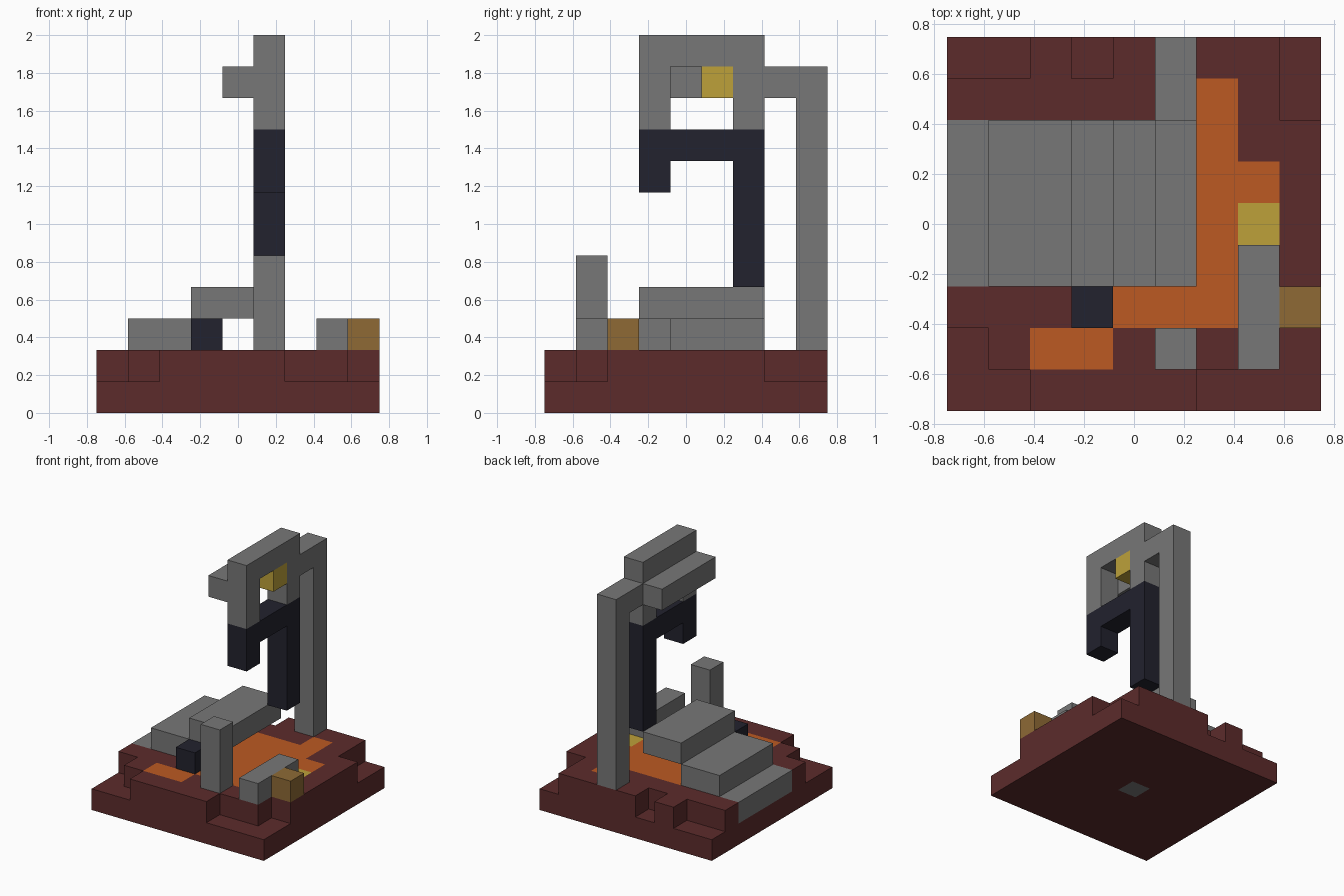
import bpy
import bmesh
from mathutils import Vector

if "Cube" in bpy.data.objects:
    bpy.data.objects.remove(bpy.data.objects["Cube"])

UNIT = 1 / 6            # edge of one block
HALF = 9 * UNIT / 2     # half the width of the base


def linear(c):
    c /= 255
    return c / 12.92 if c <= 0.04045 else ((c + 0.055) / 1.055) ** 2.4


def material(name, r, g, b):
    mat = bpy.data.materials.new(name)
    color = (linear(r), linear(g), linear(b), 1)
    mat.diffuse_color = color
    mat.use_nodes = True
    node = next(n for n in mat.node_tree.nodes if n.type == "BSDF_PRINCIPLED")
    node.inputs["Base Color"].default_value = color
    node.inputs["Roughness"].default_value = 0.9
    return mat


STONE = material("grey_stone", 119, 119, 119)
ROCK = material("dark_red_rock", 92, 43, 43)
LAVA = material("orange_lava", 188, 90, 34)
GOLD = material("yellow_gold", 189, 161, 58)
CHEST = material("brown_wood", 142, 106, 53)
OBSIDIAN = material("black_obsidian", 34, 34, 46)


def box(x, y, z):
    """Cells of a block range; each axis is one index or (first, last)."""
    spans = [(a, a) if isinstance(a, int) else a for a in (x, y, z)]
    rx, ry, rz = [range(a, b + 1) for a, b in spans]
    return {(i, j, k) for i in rx for j in ry for k in rz}


def blocks(name, painted):
    """Outer skin of a set of cells, given as {cell: material}."""
    bm = bmesh.new()
    mats = list(dict.fromkeys(painted.values()))
    verts = {}

    def vert(p):
        key = tuple(round(c) for c in p)
        if key not in verts:
            x, y, z = key
            verts[key] = bm.verts.new((x * UNIT - HALF, y * UNIT - HALF, z * UNIT))
        return verts[key]

    axes = [Vector(a) for a in ((1, 0, 0), (0, 1, 0), (0, 0, 1))]
    for cell, mat in painted.items():
        base = Vector(cell)
        for n in range(3):
            u, v = axes[(n + 1) % 3], axes[(n + 2) % 3]
            for side in (-1, 1):
                beyond = tuple(round(c) for c in base + axes[n] * side)
                if beyond in painted:
                    continue
                o = base + axes[n] * max(side, 0)
                ring = [o, o + u, o + u + v, o + v]
                face = bm.faces.new([vert(p) for p in ring[::side]])
                face.material_index = mats.index(mat)
    mesh = bpy.data.meshes.new(name)
    bm.to_mesh(mesh)
    bm.free()
    for mat in mats:
        mesh.materials.append(mat)
    obj = bpy.data.objects.new(name, mesh)
    bpy.context.collection.objects.link(obj)
    return obj


def part(name, mat, *boxes):
    return blocks(name, {c: mat for c in set().union(*boxes)})


# Ground: two layers of rock, the upper one with a ragged rim
ground = dict.fromkeys(box((0, 8), (0, 8), (0, 1)), ROCK)
notches = [
    box((0, 1), 0, 1), box(0, 1, 1),            # front, -x corner
    box((6, 8), 0, 1), box(8, 1, 1),            # front, +x corner
    box(8, (7, 8), 1),                          # back, +x corner
    box((0, 1), 8, 1), box(3, 8, 1),            # back rim
]
for cell in set().union(*notches):
    del ground[cell]

# Lava pool, gold block and stone set flush into the ground
pool = [box((3, 5), (3, 6), 1), box(6, (2, 7), 1), box(7, 5, 1),
        box((4, 5), 2, 1), box((2, 3), 1, 1)]
ground.update(dict.fromkeys(set().union(*pool), LAVA))
ground.update(dict.fromkeys(box(7, 4, 1), GOLD))
ground.update(dict.fromkeys(box(0, (3, 6), 1) | box(4, 4, 0), STONE))
blocks("ground", ground)

# Stepped slabs rising toward the gate
part("lower_step", STONE, box((1, 2), (3, 6), 2))
part("upper_step", STONE, box((3, 4), (3, 6), 3))

# Broken portal frame hanging in the air
part("portal_frame", OBSIDIAN,
     box(5, 6, (4, 8)), box(5, (3, 6), 8), box(5, 3, 7))

# Stone crown over the frame, its side ledge and the rear pillar
part("crown", STONE,
     box(5, 3, (9, 11)), box(5, 6, (9, 11)), box(5, (3, 6), 11),
     box(4, (3, 6), 10))
part("crown_gold", GOLD, box(5, 5, 10))
part("rear_pillar", STONE, box(5, 8, (2, 10)), box(5, 7, 10))

# Loose pieces on the ground
part("front_pillar", STONE, box(5, 1, (2, 4)))
part("low_wall", STONE, box(7, (1, 3), 2))
part("chest", CHEST, box(8, 2, 2))
part("fallen_block", OBSIDIAN, box(3, 2, 2))
